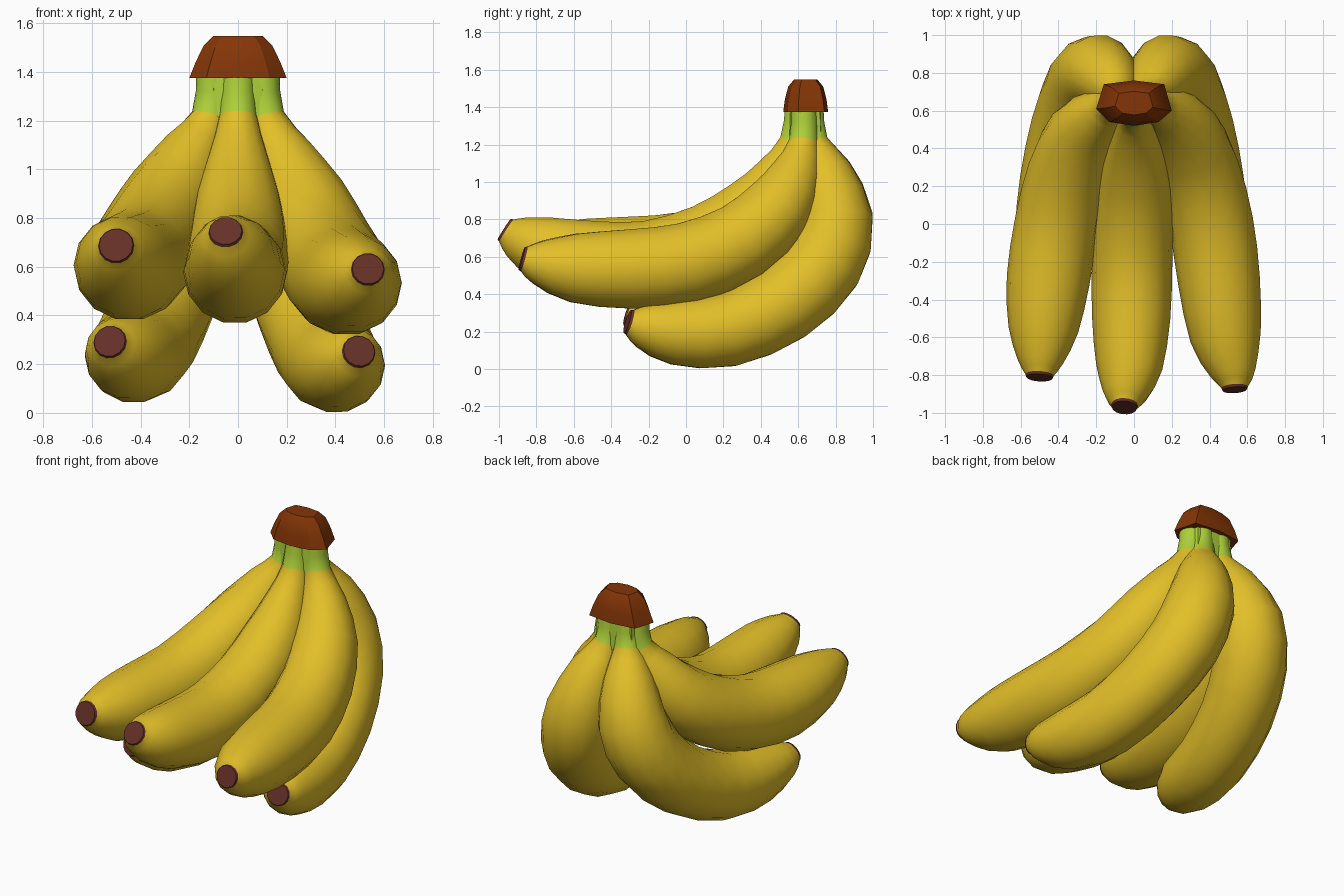
import bpy, bmesh, math
from mathutils import Vector

if "Cube" in bpy.data.objects:
    bpy.data.objects.remove(bpy.data.objects["Cube"])


def mat(name, rgb):
    m = bpy.data.materials.new(name)
    m.diffuse_color = (*rgb, 1)
    m.use_nodes = True
    m.node_tree.nodes["Principled BSDF"].inputs["Base Color"].default_value = m.diffuse_color
    return m


YELLOW = mat("banana yellow", (0.77, 0.525, 0.022))
GREEN = mat("stem green", (0.42, 0.63, 0.04))
BROWN = mat("cap brown", (0.23, 0.036, 0.002))
TIP = mat("tip dark brown", (0.13, 0.03, 0.021))


def loft(name, rings, mats, mat_rule, angle):
    """Skin a list of closed rings, cap both ends, colour by segment index."""
    bm = bmesh.new()
    loops = [[bm.verts.new(p) for p in r] for r in rings]
    n = len(rings[0])
    for i in range(len(loops) - 1):
        for j in range(n):
            k = (j + 1) % n
            f = bm.faces.new((loops[i][j], loops[i][k], loops[i + 1][k], loops[i + 1][j]))
            f.material_index = mat_rule(i)
    bm.faces.new(loops[0]).material_index = mat_rule(0)
    bm.faces.new(loops[-1]).material_index = mat_rule(len(loops) - 2)
    bmesh.ops.recalc_face_normals(bm, faces=bm.faces)
    me = bpy.data.meshes.new(name)
    bm.to_mesh(me)
    bm.free()
    for m in mats:
        me.materials.append(m)
    ob = bpy.data.objects.new(name, me)
    bpy.context.collection.objects.link(ob)
    bpy.ops.object.select_all(action='DESELECT')
    ob.select_set(True)
    bpy.context.view_layer.objects.active = ob
    bpy.ops.object.shade_smooth_by_angle(angle=math.radians(angle))
    return ob


def spline(pts, sub):
    """Catmull-Rom resampling of (x, y, z, radius) points."""
    pts = [Vector(p) for p in pts]
    ext = [pts[0] * 2 - pts[1]] + pts + [pts[-1] * 2 - pts[-2]]
    out = []
    for i in range(1, len(ext) - 2):
        a, b, c, d = ext[i - 1:i + 3]
        for s in range(sub):
            t = s / sub
            out.append(0.5 * (2 * b + (c - a) * t + (2 * a - 5 * b + 4 * c - d) * t * t
                              + (3 * b - a - 3 * c + d) * t ** 3))
    return out + [pts[-1]]


def banana(name, pts, sides=14, sub=2):
    path = spline(pts, sub)
    # short dark stub continuing past the yellow end
    d = (path[-1].xyz - path[-2].xyz).normalized()
    end = path[-1].xyz + d * 0.014
    path.append(Vector((*end, path[-1].w * 0.93)))
    rings = []
    for i, p in enumerate(path):
        t = (path[min(i + 1, len(path) - 1)].xyz - path[max(i - 1, 0)].xyz).normalized()
        u = Vector((1, 0, 0))
        u = (u - t * u.dot(t)).normalized()
        v = t.cross(u)
        rings.append([p.xyz + p.w * (u * math.cos(a) + v * math.sin(a))
                      for a in (2 * math.pi * j / sides for j in range(sides))])
    last = len(path) - 2
    # green neck at the start, dark stub at the end
    loft(name, rings, [YELLOW, GREEN, TIP],
         lambda i: 1 if i < sub else 2 if i >= last else 0, 35)


# Upper row of three bananas
banana("upper_right_banana", [
    (0.10, 0.63, 1.42, .07), (0.11, 0.63, 1.22, .08), (0.18, 0.59, 1.05, .135),
    (0.265, 0.49, 0.86, .19), (0.345, 0.29, 0.68, .212), (0.41, 0.0, 0.565, .222),
    (0.45, -0.3, 0.535, .217), (0.485, -0.6, 0.54, .188), (0.525, -0.79, 0.57, .12),
    (0.533, -0.865, 0.588, .07)])
banana("upper_left_banana", [
    (-0.10, 0.63, 1.42, .07), (-0.11, 0.63, 1.22, .08), (-0.18, 0.58, 1.07, .135),
    (-0.27, 0.48, 0.89, .19), (-0.35, 0.28, 0.735, .212), (-0.41, 0.0, 0.625, .222),
    (-0.455, -0.3, 0.60, .22), (-0.48, -0.56, 0.625, .185), (-0.495, -0.73, 0.665, .12),
    (-0.50, -0.80, 0.685, .075)])
banana("middle_banana", [
    (0.0, 0.60, 1.42, .07), (0.0, 0.58, 1.22, .08), (0.0, 0.50, 1.05, .125),
    (0.0, 0.36, 0.86, .18), (0.0, 0.12, 0.685, .207), (-0.01, -0.2, 0.585, .213),
    (-0.015, -0.5, 0.59, .207), (-0.025, -0.76, 0.645, .175), (-0.045, -0.90, 0.705, .12),
    (-0.05, -0.96, 0.74, .072)])

# Lower pair: one path, mirrored with a small stretch and lift on the left
LOWER = [
    (0.06, 0.67, 1.42, .065), (0.065, 0.68, 1.22, .08), (0.11, 0.74, 1.05, .148),
    (0.175, 0.80, 0.80, .202), (0.24, 0.735, 0.56, .215), (0.315, 0.52, 0.345, .212),
    (0.38, 0.22, 0.21, .203), (0.43, -0.06, 0.197, .178), (0.48, -0.23, 0.23, .12),
    (0.495, -0.30, 0.25, .07)]
banana("lower_right_banana", LOWER)
banana("lower_left_banana", [
    (-x * 1.06, y, z + 0.04 * max(0, min(1, (1.1 - z) / 0.6)), r) for x, y, z, r in LOWER])

# Stem: green core between the necks, brown cut cap on top
OUTLINE = [(-.2, -.03), (-.13, -.1), (0, -.12), (.13, -.1), (.2, -.04), (.16, .1), (0, .12), (-.16, .1)]


def stacked(name, levels, material):
    rings = [[Vector((x * sx, 0.64 + y * sy, z)) for x, y in OUTLINE] for z, sx, sy in levels]
    loft(name, rings, [material], lambda i: 0, 25)


stacked("stem_core", [(1.16, .8, .85), (1.40, .75, .75)], GREEN)
stacked("stem_cap", [(1.375, 1.0, 1.0), (1.44, .87, .93), (1.51, .70, .78), (1.548, .50, .52)], BROWN)
